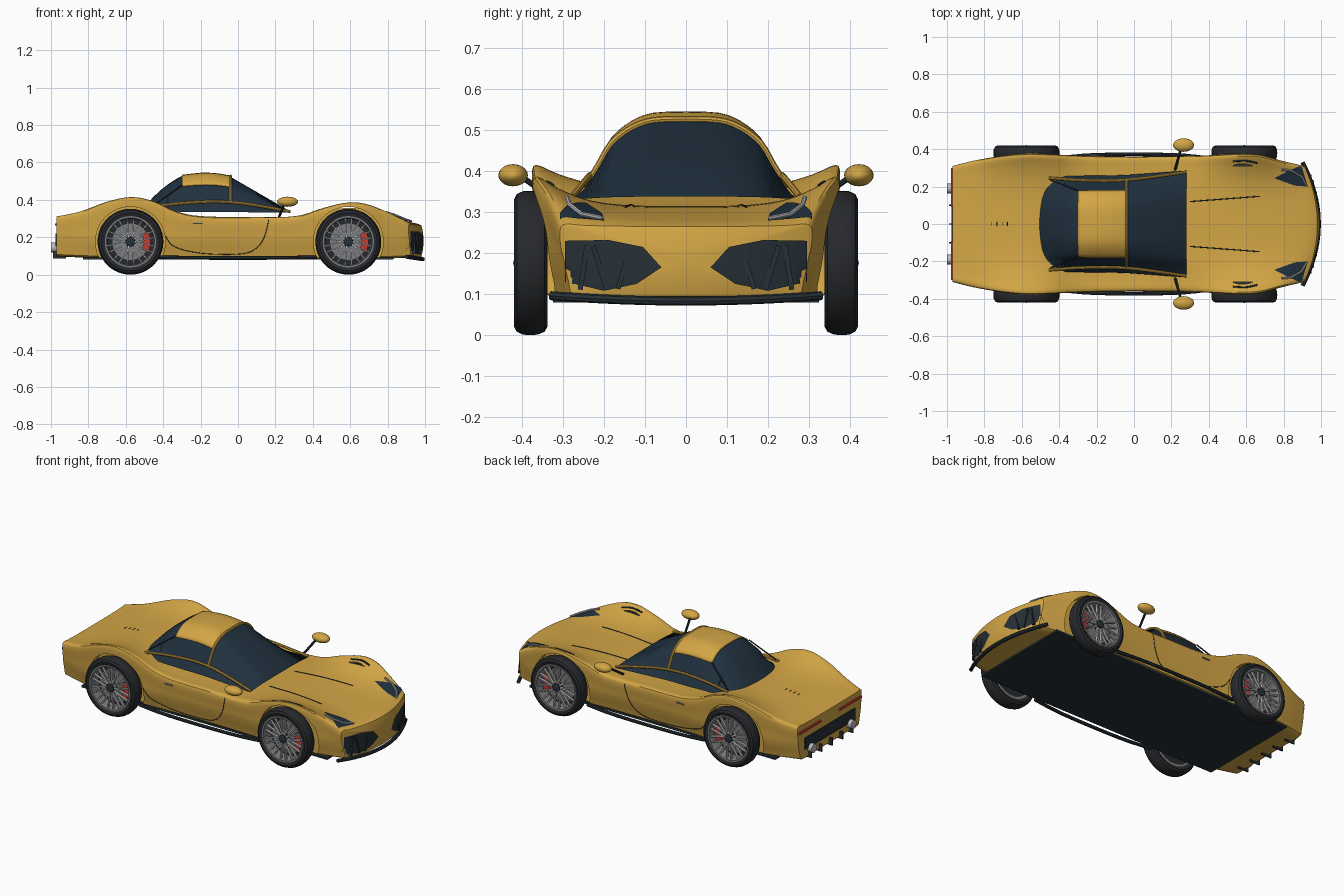
import bpy, bmesh, math
from mathutils import Vector, Matrix
from mathutils.bvhtree import BVHTree

if "Cube" in bpy.data.objects:
    bpy.data.objects.remove(bpy.data.objects["Cube"])


def material(name, rgb):
    m = bpy.data.materials.new(name)
    m.diffuse_color = (*rgb, 1)
    m.use_nodes = True
    m.node_tree.nodes["Principled BSDF"].inputs["Base Color"].default_value = m.diffuse_color
    return m


GOLD = material("gold_paint", (0.65, 0.38, 0.06))
GLASS = material("dark_glass", (0.014, 0.03, 0.048))
TRIM = material("dark_trim", (0.02, 0.03, 0.038))
BLACK = material("tyre_black", (0.02, 0.022, 0.025))
SILVER = material("silver", (0.5, 0.5, 0.5))
STEEL = material("steel", (0.2, 0.21, 0.22))
RED = material("red", (0.6, 0.04, 0.03))


def smooth(ob):
    bpy.ops.object.select_all(action='DESELECT')
    ob.select_set(True)
    bpy.context.view_layer.objects.active = ob
    bpy.ops.object.shade_smooth_by_angle(angle=math.radians(35))


def mesh(name, verts, faces, mat):
    me = bpy.data.meshes.new(name)
    me.from_pydata(verts, [], faces)
    bm = bmesh.new()
    bm.from_mesh(me)
    bmesh.ops.remove_doubles(bm, verts=bm.verts, dist=1e-5)
    bmesh.ops.recalc_face_normals(bm, faces=bm.faces)
    bm.to_mesh(me)
    bm.free()
    me.materials.append(mat)
    ob = bpy.data.objects.new(name, me)
    bpy.context.collection.objects.link(ob)
    smooth(ob)
    return ob


def skin(rings, closed=True, loop=False):
    n, k = len(rings[0]), len(rings)
    faces = [(i * n + j, i * n + (j + 1) % n, (i + 1) % k * n + (j + 1) % n, (i + 1) % k * n + j)
             for i in range(k if loop else k - 1) for j in range(n if closed else n - 1)]
    return [p for r in rings for p in r], faces


def spline(pts, n):
    out = []
    P = [Vector(p) for p in pts]
    for i in range(len(P) - 1):
        a, b, c, d = P[max(i - 1, 0)], P[i], P[i + 1], P[min(i + 2, len(P) - 1)]
        for t in (k / n for k in range(n)):
            out.append(0.5 * (2 * b + (c - a) * t + (2 * a - 5 * b + 4 * c - d) * t * t
                              + (3 * b - a - 3 * c + d) * t ** 3))
    return out + [P[-1]]


def tube(name, pts, r, mat):
    cu = bpy.data.curves.new(name, 'CURVE')
    cu.dimensions, cu.bevel_depth, cu.bevel_resolution, cu.use_fill_caps = '3D', r, 2, True
    sp = cu.splines.new('POLY')
    sp.points.add(len(pts) - 1)
    for q, p in zip(sp.points, pts):
        q.co = (*p, 1)
    cu.materials.append(mat)
    ob = bpy.data.objects.new(name, cu)
    bpy.context.collection.objects.link(ob)
    smooth_sel = ob
    bpy.ops.object.select_all(action='DESELECT')
    smooth_sel.select_set(True)
    bpy.context.view_layer.objects.active = ob
    bpy.ops.object.convert(target='MESH')
    smooth(bpy.context.object)


def boxes(name, mats, mat):
    bm = bmesh.new()
    for m in mats:
        bmesh.ops.create_cube(bm, size=1, matrix=m)
    me = bpy.data.meshes.new(name)
    bm.to_mesh(me)
    bm.free()
    me.materials.append(mat)
    ob = bpy.data.objects.new(name, me)
    bpy.context.collection.objects.link(ob)
    return ob


def box(name, c, s, mat):
    return boxes(name, [Matrix.Translation(c) @ Matrix.Diagonal((*s, 1))], mat)


def revolve(name, prof, centre, side, mat, n=48):
    rings = [[(centre[0] + r * math.cos(a), side * y, centre[1] + r * math.sin(a)) for r, y in prof]
             for a in (2 * math.pi * k / n for k in range(n))]
    return mesh(name, *skin(rings, True, True), mat)


# Body: x, half width, shoulder height, centre height, floor height
STATIONS = [(-0.97, 0.31, 0.31, 0.305, 0.1), (-0.85, 0.34, 0.335, 0.325, 0.095), (-0.7, 0.365, 0.39, 0.345, 0.09),
            (-0.57, 0.376, 0.415, 0.358, 0.09), (-0.45, 0.373, 0.392, 0.352, 0.09), (-0.33, 0.367, 0.338, 0.325, 0.09),
            (-0.2, 0.363, 0.312, 0.306, 0.09), (0.05, 0.36, 0.307, 0.302, 0.09), (0.3, 0.363, 0.31, 0.31, 0.09),
            (0.45, 0.37, 0.355, 0.315, 0.09), (0.59, 0.376, 0.386, 0.312, 0.09), (0.72, 0.365, 0.375, 0.303, 0.09),
            (0.85, 0.34, 0.34, 0.29, 0.09), (0.94, 0.32, 0.298, 0.277, 0.092), (0.98, 0.308, 0.27, 0.265, 0.095)]


def warp(x, y, z):
    t = min(max((x - 0.6) / 0.35, 0), 1)
    return (x - 0.72 * y * y * t * t * (3 - 2 * t), y, z)


def body_ring(st, s=1.0, dx=0.0):
    x, w, zs, zc, zb = st
    d = zs - zc
    half = [(0, zb), (0.5, zb), (0.87, zb), (0.93, zb + 0.035), (0.975, zb + 0.1), (0.985, zb + 0.62 * (zs - zb)),
            (1.0, zs - 0.025), (0.97, zs), (0.83, zc + 0.62 * d), (0.62, zc + 0.22 * d), (0.33, zc + 0.02 * d), (0, zc)]
    half = spline(half, 3)
    zm = (zb + zc) / 2
    full = [(p[0], p[1]) for p in half] + [(-p[0], p[1]) for p in half[-2:0:-1]]
    return [warp(x + dx, f * w * s, zm + (z - zm) * s) for f, z in full]


st = spline(STATIONS, 4)
rings = [body_ring(st[0], s) for s in (0, 0.4, 0.75)] + [body_ring(s) for s in st]
rings += [body_ring(st[-1], s, 0.012 * (1 - s * s)) for s in (0.97, 0.85, 0.65, 0.4, 0.2, 0)]
bv, bf = skin(rings)
body = mesh("body", bv, bf, GOLD)
bvh = BVHTree.FromPolygons(bv, bf)

# Wheel arches cut out of the body
WHEELS = [(-0.575, 0.176), (0.59, 0.176)]
for cx, cz in WHEELS:
    for s in (-1, 1):
        bpy.ops.mesh.primitive_cylinder_add(vertices=48, radius=0.187, depth=0.3, location=(cx, s * 0.46, cz),
                                            rotation=(math.pi / 2, 0, 0))
        cut = bpy.context.object
        cut.name, cut.hide_render = "arch_cutter", True
        mod = body.modifiers.new("arch", 'BOOLEAN')
        mod.object, mod.operation, mod.solver = cut, 'DIFFERENCE', 'EXACT'
        bpy.context.view_layer.objects.active = body
        bpy.ops.object.modifier_apply(modifier=mod.name)
        bpy.data.objects.remove(cut)
smooth(body)


# Details laid on the body by projection
def project(p, d, off):
    d = Vector(d)
    o = Vector(p) - d * 2
    hit = bvh.ray_cast(o, d)[0] or bvh.find_nearest(Vector(p))[0]
    return hit - d * off


def patch(name, pts, d, mat, off=0.004):
    bm = bmesh.new()
    f = bm.faces.new([bm.verts.new(p) for p in pts])
    bmesh.ops.poke(bm, faces=[f])
    bmesh.ops.subdivide_edges(bm, edges=bm.edges[:], cuts=4, use_grid_fill=True)
    for v in bm.verts:
        v.co = project(v.co, d, off)
    vs = [v.co.copy() for v in bm.verts]
    fs = [[v.index for v in f.verts] for f in bm.faces if bm.verts.index_update() is None]
    bm.free()
    mesh(name, vs, fs, mat)


def line(name, pts, d, r, mat, off=0.0, n=6):
    tube(name, [project(p, d, off) for p in spline(pts, n)], r, mat)


DOWN, BACK = (0, 0, -1), (-1, 0, 0)
for s in (-1, 1):
    patch("headlight", [(x, s * y, 0.3) for x, y in ((0.75, 0.245), (0.83, 0.285), (0.895, 0.315), (0.905, 0.28),
                                                     (0.93, 0.2), (0.86, 0.205))], DOWN, GLASS)
    tube("headlight_strip", [project((x, s * y, 0.3), DOWN, 0.008) for x, y in
                             ((0.79, 0.29), (0.84, 0.285), (0.895, 0.255), (0.925, 0.205))], 0.006, SILVER)
    patch("front_intake", [(1, s * y, z) for y, z in ((0.06, 0.165), (0.105, 0.215), (0.19, 0.232), (0.295, 0.23),
                                                      (0.295, 0.13), (0.2, 0.108), (0.12, 0.125))], BACK, TRIM)
    boxes("intake_fin", [Matrix.Translation((0.985 - 0.72 * y * y, s * y, 0.165)) @ Matrix.Rotation(s * a, 4, 'X')
                         @ Matrix.Diagonal((0.02, 0.012, 0.11, 1)) for y, a in ((0.15, 0.3), (0.21, -0.3), (0.25, 0.15))],
          TRIM)
    line("bonnet_crease", [(0.3, s * 0.12, 0.3), (0.67, s * 0.148, 0.3)], DOWN, 0.003, TRIM, n=12)
    line("fender_vent", [(0.53, s * 0.335, 0.3), (0.6, s * 0.338, 0.3), (0.66, s * 0.325, 0.3)], DOWN, 0.005, TRIM)
    line("door_seam", [(0.165, 0, 0.295), (0.14, 0, 0.2), (0.09, 0, 0.135), (0, 0, 0.11), (-0.2, 0, 0.115),
                       (-0.34, 0, 0.15), (-0.39, 0, 0.21)], (0, -s, 0), 0.002, TRIM)
    line("door_handle", [(-0.24, 0, 0.275), (-0.19, 0, 0.275)], (0, -s, 0), 0.005, STEEL)

# Cabin: x, half width, base, top
SEC = [tuple(p) for p in spline([(1, 0), (0.9, 0.2), (0.8, 0.42), (0.68, 0.7), (0.5, 0.89), (0.3, 0.985), (0, 1)], 3)]
SEC += [(-f, h) for f, h in SEC[-2::-1]]


def cabin_ring(x, w, zb, zt, lim=2, grow=0.0):
    out = []
    for f, h in SEC:
        if abs(f) <= lim:
            y = f * (w + grow)
            bow = 0.8 * y * y if x < -0.4 else 0
            out.append((x + bow, y, zb + h * (zt + grow - zb)))
    return out


CABIN = [(-0.505, 0.25, 0.345, 0.36), (-0.41, 0.255, 0.34, 0.455), (-0.3, 0.257, 0.336, 0.527), (-0.2, 0.26, 0.335, 0.538),
         (-0.12, 0.26, 0.335, 0.536), (-0.04, 0.262, 0.335, 0.523), (0.28, 0.285, 0.331, 0.338)]
mesh("cabin_glass", *skin([cabin_ring(*c) for c in spline(CABIN[:6], 3) + CABIN[6:]], False), GLASS)
roof = mesh("roof_panel", *skin([cabin_ring(*c, 0.7, 0.007) for c in spline(CABIN[2:6], 4)], False), GOLD)
roof.modifiers.new("thickness", 'SOLIDIFY').thickness = 0.006
tube("windscreen_hoop", cabin_ring(*CABIN[5], 0.88, 0.004), 0.008, GOLD)
for s in (-1, 1):
    tube("belt_rail", spline([(-0.455, s * 0.246, 0.365), (-0.3, s * 0.235, 0.382), (-0.12, s * 0.232, 0.391),
                              (0.05, s * 0.245, 0.378), (0.28, s * 0.278, 0.337)], 5), 0.008, GOLD)
    tube("rear_pillar", [(-0.445, s * 0.235, 0.375), (-0.3, s * 0.18, 0.478)], 0.004, TRIM)
    # Door mirror
    tube("mirror_stalk", [(0.22, s * 0.29, 0.31), (0.25, s * 0.4, 0.385)], 0.007, TRIM)
    bpy.ops.mesh.primitive_uv_sphere_add(segments=24, ring_count=12, location=(0.265, s * 0.422, 0.39))
    ob = bpy.context.object
    ob.name, ob.scale = "door_mirror", (0.056, 0.036, 0.027)
    ob.data.materials.append(GOLD)
    smooth(ob)

# Wheels
TYRE = [(0.135, 0.345), (0.155, 0.338), (0.168, 0.345), (0.175, 0.362), (0.176, 0.38), (0.175, 0.398),
        (0.168, 0.413), (0.155, 0.42), (0.135, 0.414)]
RIM = [(0.137, 0.345), (0.137, 0.416), (0.128, 0.416), (0.122, 0.39), (0.122, 0.345)]
for cx, cz in WHEELS:
    for s in (-1, 1):
        c = (cx, cz)
        revolve("tyre", TYRE, c, s, BLACK)
        revolve("rim", RIM, c, s, STEEL)
        revolve("wheel_back", [(0, 0.345), (0.125, 0.345), (0.125, 0.352), (0, 0.352)], c, s, BLACK)
        revolve("brake_disc", [(0, 0.362), (0.1, 0.362), (0.1, 0.372), (0, 0.372)], c, s, STEEL)
        revolve("hub_cap", [(0, 0.385), (0.028, 0.385), (0.025, 0.415), (0, 0.422)], c, s, TRIM, 24)
        cal = [[(cx + r * math.cos(a), s * y, cz + r * math.sin(a)) for r, y in
                ((0.07, 0.36), (0.108, 0.36), (0.108, 0.39), (0.07, 0.39))] for a in (k * 0.14 for k in range(-4, 5))]
        v, f = skin(cal)
        mesh("brake_caliper", v, f + [(0, 1, 2, 3), (32, 33, 34, 35)], RED)
        boxes("spokes", [Matrix.Translation((cx, s * 0.402, cz)) @ Matrix.Rotation(k * math.pi / 5 + o, 4, 'Y')
                         @ Matrix.Translation((0.075, 0, 0)) @ Matrix.Rotation(o, 4, 'Y')
                         @ Matrix.Diagonal((0.108, 0.014, 0.007, 1)) for k in range(10) for o in (-0.13, 0.13)], SILVER)

# Underside, sills and front splitter
box("underfloor", (0.0, 0, 0.086), (1.66, 0.65, 0.012), TRIM)
tube("front_splitter", [(0.988 - 0.8 * y * y, y, 0.083 + 0.12 * y * y) for y in (k * 0.033 for k in range(-10, 11))],
     0.011, TRIM)
for s in (-1, 1):
    tube("side_sill", spline([(-0.42, s * 0.35, 0.093), (-0.2, s * 0.37, 0.09), (0.2, s * 0.37, 0.09),
                              (0.42, s * 0.35, 0.093)], 4), 0.01, TRIM)
    # Tail lamps and exhausts
    box("tail_lamp", (-0.972, s * 0.195, 0.268), (0.014, 0.21, 0.012), RED)
    bpy.ops.mesh.primitive_cylinder_add(vertices=24, radius=0.026, depth=0.06, location=(-0.97, s * 0.19, 0.145),
                                        rotation=(0, math.pi / 2, 0))
    bpy.context.object.name = "exhaust"
    bpy.context.object.data.materials.append(SILVER)
    smooth(bpy.context.object)
box("rear_panel", (-0.971, 0, 0.185), (0.012, 0.48, 0.07), TRIM)
boxes("diffuser_fins", [Matrix.Translation((-0.955, y, 0.11)) @ Matrix.Diagonal((0.07, 0.008, 0.045, 1))
                        for y in (-0.2, -0.1, 0, 0.1, 0.2)], TRIM)
for k in range(4):
    line("deck_louvre", [(-0.76 + 0.028 * k, -0.012, 0.3), (-0.76 + 0.028 * k, 0.012, 0.3)], DOWN, 0.002, TRIM)
